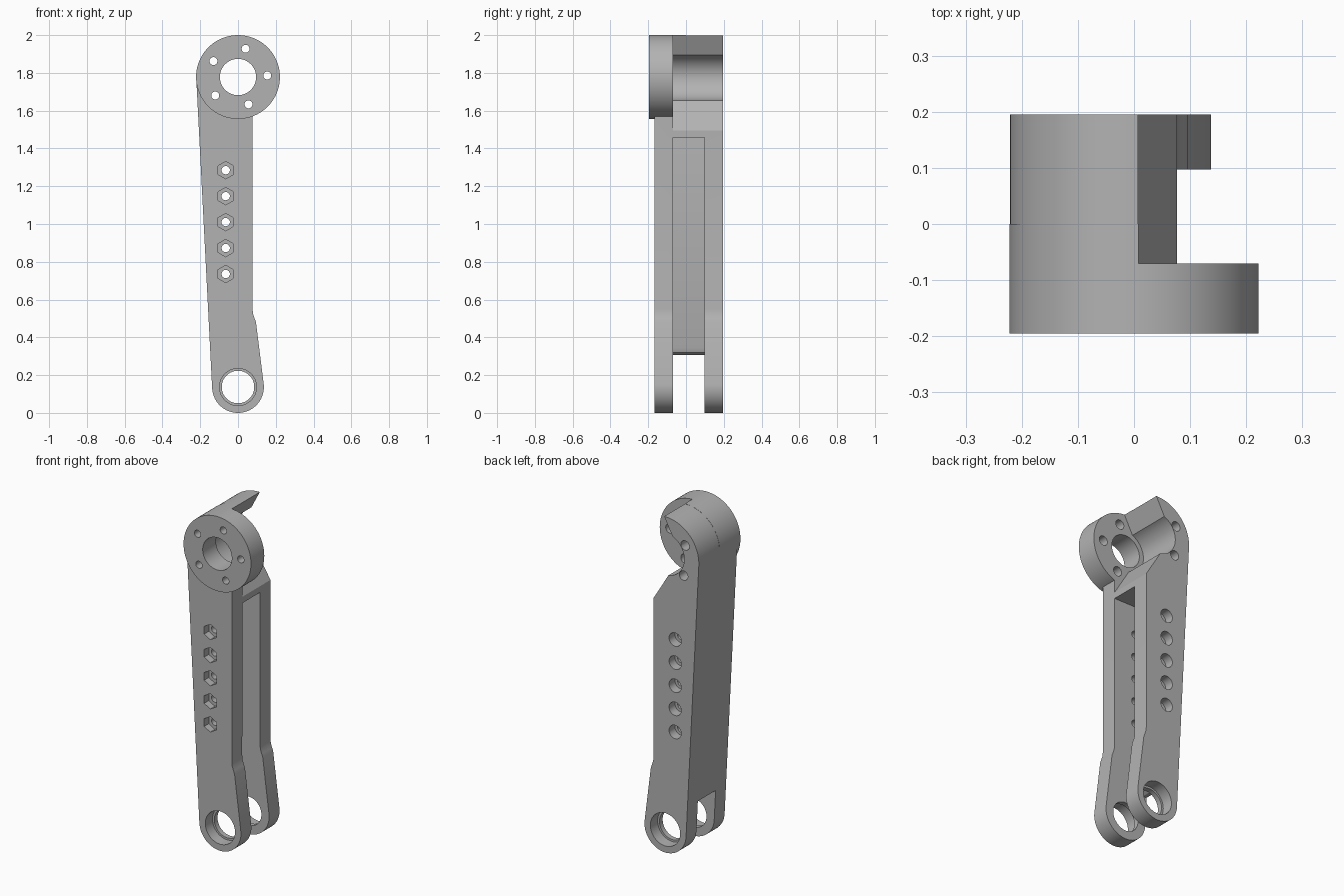
import bpy, bmesh
from math import sin, cos, radians, hypot

if "Cube" in bpy.data.objects:
    bpy.data.objects.remove(bpy.data.objects["Cube"])

HUB = (0, 1.778)        # upper pivot, x and z
FOOT = (0, 0.137)       # lower pivot, x and z
HUB_R, FOOT_R = 0.222, 0.137
FRONT, BACK = -0.168, 0.195
SLOT_FRONT, SLOT_BACK = -0.07, 0.097

grey = bpy.data.materials.new("plain grey")
grey.use_nodes = True
grey.diffuse_color = (0.45, 0.45, 0.45, 1)
grey.node_tree.nodes["Principled BSDF"].inputs["Base Color"].default_value = grey.diffuse_color


def arc(centre, r, start, end, steps):
    angles = [radians(start + (end - start) * i / steps) for i in range(steps + 1)]
    return [(centre[0] + r * cos(a), centre[1] + r * sin(a)) for a in angles]


def prism(name, outline, y0, y1):
    """Extrude an x-z outline from y0 to y1."""
    bm = bmesh.new()
    face = bm.faces.new([bm.verts.new((x, y0, z)) for x, z in outline])
    ext = bmesh.ops.extrude_face_region(bm, geom=[face])
    moved = [v for v in ext["geom"] if isinstance(v, bmesh.types.BMVert)]
    bmesh.ops.translate(bm, vec=(0, y1 - y0, 0), verts=moved)
    bmesh.ops.recalc_face_normals(bm, faces=bm.faces)
    mesh = bpy.data.meshes.new(name)
    bm.to_mesh(mesh)
    bm.free()
    mesh.materials.append(grey)
    obj = bpy.data.objects.new(name, mesh)
    bpy.context.collection.objects.link(obj)
    return obj


def cylinder(centre, r, y0, y1, sides=32, turn=0):
    return prism("cutter", arc(centre, r, turn, turn + 360, sides)[:-1], y0, y1)


def combine(target, tool, operation="DIFFERENCE"):
    """Apply a boolean and discard the tool."""
    mod = target.modifiers.new("boolean", "BOOLEAN")
    mod.object, mod.operation, mod.solver = tool, operation, "EXACT"
    graph = bpy.context.evaluated_depsgraph_get()
    mesh = bpy.data.meshes.new_from_object(target.evaluated_get(graph))
    target.modifiers.clear()
    target.data = mesh
    bpy.data.objects.remove(tool)


# Tapered arm with a round foot and a round top
outline = arc(FOOT, FOOT_R, 183, 368, 40)
outline += [(0.095, 0.48), (0.088, 0.5), (0.08, 0.522), (0.077, 0.55)]
outline += arc(HUB, HUB_R - 0.001, -69.6, 183, 64)
arm = prism("link_arm", outline, FRONT, BACK)

# Front mounting disc
combine(arm, cylinder(HUB, HUB_R, -0.195, 0, 96), "UNION")

# Open hub cavity behind the disc
cavity = arc(HUB, 0.125, 112.6, 260.6, 32)
cavity += [(0.113, 1.435), (0.4, 1.435), (0.4, 2.1), (0.06, 2.1)]
combine(arm, prism("cutter", cavity, SLOT_FRONT, 0.3))


# Channel open to one side, with a rounded web end above the fork
def web_x(z):
    return -0.075 - 0.052 * z


channel = [(-0.4, -0.1), (0.4, -0.1), (0.4, 1.457), (web_x(1.457), 1.457),
           (web_x(0.345), 0.345), (web_x(0.32) - 0.01, 0.32),
           (web_x(0.3) - 0.03, 0.307), (-0.4, 0.307)]
combine(arm, prism("cutter", channel, SLOT_FRONT, SLOT_BACK))

# Hub bore and ring of screw holes
combine(arm, cylinder(HUB, 0.096, -0.3, 0, 64))
for i in range(5):
    a = radians(3 + 72 * i)
    spot = (HUB[0] + 0.155 * cos(a), HUB[1] + 0.155 * sin(a))
    combine(arm, cylinder(spot, 0.021, -0.3, 0.3))
    combine(arm, cylinder(spot, 0.028, -0.12, 0.3))

# Foot bores with bearing seats on both outer faces
combine(arm, cylinder(FOOT, 0.086, -0.3, 0.3, 64))
combine(arm, cylinder(FOOT, 0.098, -0.3, -0.1, 64))
combine(arm, cylinder(FOOT, 0.098, 0.127, 0.3, 64))

# Row of bolt holes: hexagonal pockets in front, round ones behind
for i in range(5):
    spot = (-0.065, 0.735 + 0.1375 * i)
    combine(arm, cylinder(spot, 0.022, -0.3, 0.3))
    combine(arm, cylinder(spot, 0.046, -0.3, -0.125, 6, 30))
    combine(arm, cylinder(spot, 0.04, 0.14, 0.3))

# Smooth the round walls, keep the edges crisp
bpy.ops.object.select_all(action="DESELECT")
arm.select_set(True)
bpy.context.view_layer.objects.active = arm
bpy.ops.object.shade_smooth_by_angle(angle=radians(25))
